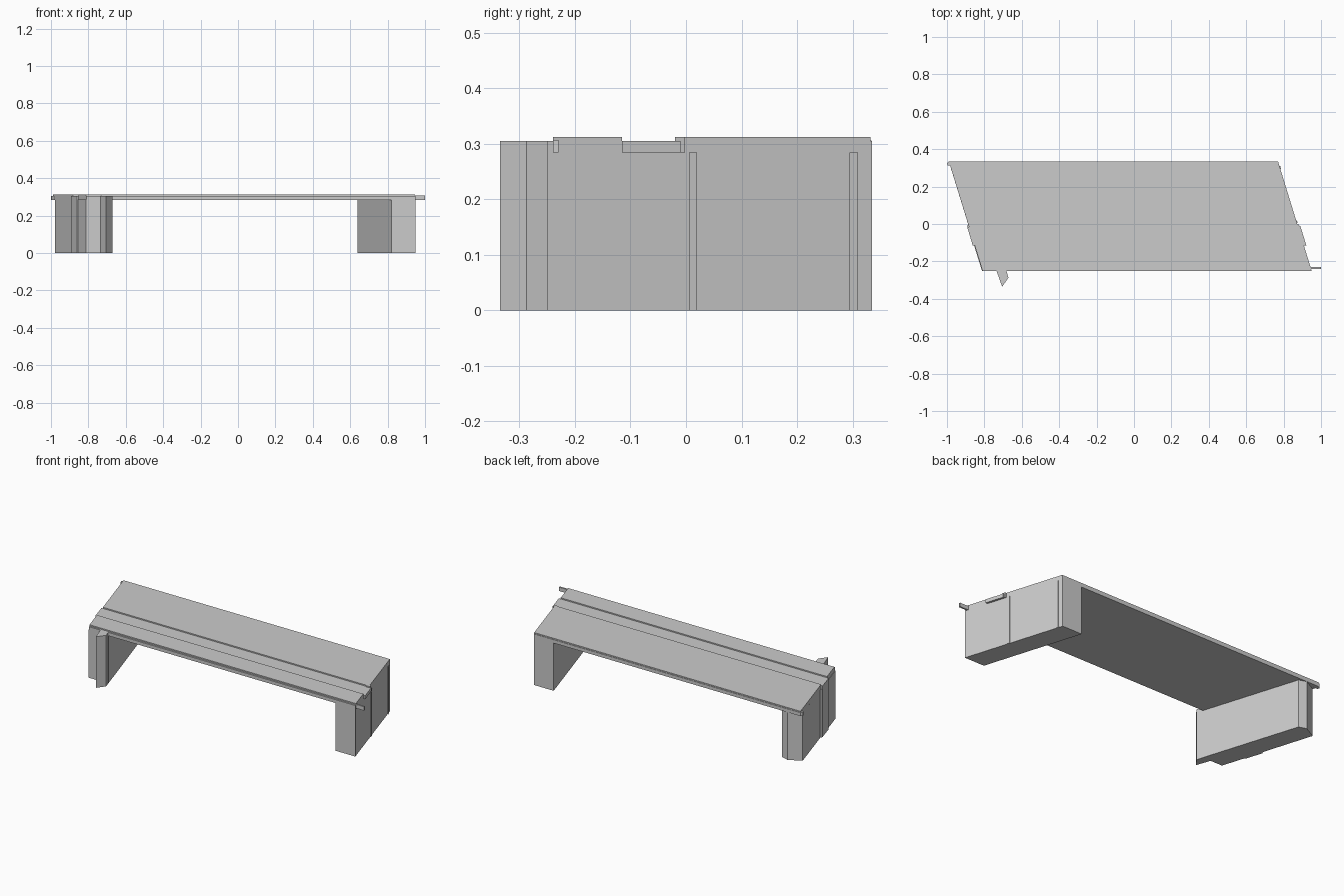
import bpy, bmesh

if "Cube" in bpy.data.objects:
    bpy.data.objects.remove(bpy.data.objects["Cube"])

SHEAR = -0.3077            # x drift per unit of y (skewed plan)
LEFT, RIGHT = -0.887, 0.873  # x of the side lines at y = 0


def side(x0, y):
    return x0 + SHEAR * y


def make_object(name, rings):
    """Closed solid between two matching outlines."""
    bm = bmesh.new()
    a, b = [[bm.verts.new(p) for p in r] for r in rings]
    n = len(a)
    bm.faces.new(a)
    bm.faces.new(b[::-1])
    for i in range(n):
        j = (i + 1) % n
        bm.faces.new((a[j], a[i], b[i], b[j]))
    bmesh.ops.recalc_face_normals(bm, faces=bm.faces)
    me = bpy.data.meshes.new(name)
    bm.to_mesh(me)
    bm.free()
    ob = bpy.data.objects.new(name, me)
    bpy.context.collection.objects.link(ob)
    return ob


def prism(name, outline, z0, z1):
    return make_object(name, [[(x, y, z) for x, y in outline] for z in (z0, z1)])


def skew_block(name, x0, x1, y0, y1, z0, z1):
    """Block whose ends follow the skewed side lines."""
    return prism(name, [(side(x0, y0), y0), (side(x1, y0), y0),
                        (side(x1, y1), y1), (side(x0, y1), y1)], z0, z1)


# Deck: stepped cross-section carried between the skewed ends
deck_profile = [(-0.25, 0.285), (-0.25, 0.305), (-0.24, 0.305), (-0.24, 0.312),
                (-0.115, 0.312), (-0.115, 0.305), (-0.015, 0.305),
                (-0.015, 0.312), (0.332, 0.312), (0.332, 0.305),
                (0.335, 0.305), (0.335, 0.285)]
make_object("deck", [[(side(x0, y), y, z) for y, z in deck_profile]
                     for x0 in (LEFT, RIGHT)])

# Right pier with two thin pilasters on its outer face
skew_block("right_pier", RIGHT - 0.13, RIGHT, -0.25, 0.335, 0, 0.285)
for i, y in enumerate((0.005, 0.295)):
    skew_block(f"right_pilaster_{i + 1}", RIGHT - 0.01, RIGHT + 0.004,
               y, y + 0.015, 0, 0.284)

# Left pier with a shallow outer projection and angled back face
left_outline = [(-0.682, -0.25), (-0.813, -0.25), (-0.855, -0.115),
                (-0.862, -0.115), (-0.892, -0.015), (-0.887, 0.0),
                (-0.978, 0.295), (-0.905, 0.334), (-0.86, 0.32)]
prism("left_pier", left_outline, 0, 0.286)
prism("left_projection_cap", [(-0.84, -0.115), (-0.862, -0.115),
                              (-0.892, -0.015), (-0.87, -0.015)], 0.28, 0.305)

# Angled buttress at the front of the left pier
prism("front_buttress", [(-0.737, -0.245), (-0.705, -0.335),
                         (-0.671, -0.287), (-0.684, -0.245)], 0, 0.305)

# Protruding ledge ends
skew_block("right_ledge_end", RIGHT - 0.02, RIGHT + 0.013, -0.115, -0.01, 0.284, 0.305)
skew_block("right_ledge_corner", RIGHT - 0.02, RIGHT + 0.008, -0.02, -0.002, 0.284, 0.312)
prism("front_rail_end", [(0.92, -0.24), (1.0, -0.24), (1.0, -0.23), (0.92, -0.23)],
      0.284, 0.307)
prism("back_rail_end", [(-0.97, 0.334), (-0.99, 0.334), (-1.0, 0.325),
                        (-0.995, 0.312), (-0.97, 0.312)], 0.284, 0.306)
